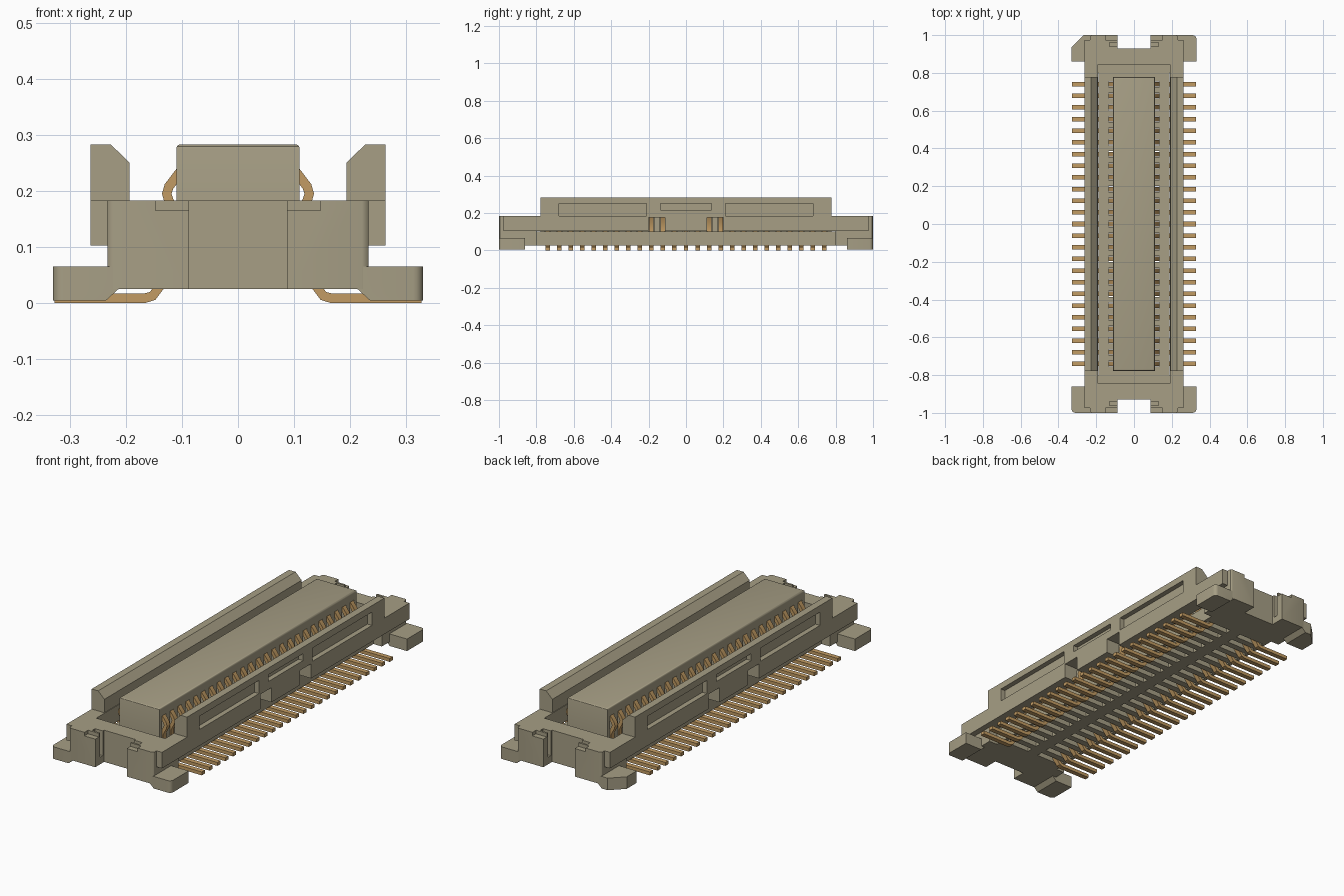
import bpy, bmesh, math
from mathutils import Vector

if "Cube" in bpy.data.objects:
    bpy.data.objects.remove(bpy.data.objects["Cube"])


def material(name, rgb):
    m = bpy.data.materials.new(name)
    m.diffuse_color = (*rgb, 1)
    m.use_nodes = True
    m.node_tree.nodes["Principled BSDF"].inputs["Base Color"].default_value = m.diffuse_color
    return m


TAN = material("tan plastic", (0.385, 0.345, 0.235))
GOLD = material("gold contact", (0.54, 0.33, 0.125))
PITCH, COUNT = 0.0617, 25
ROWS = [(i - (COUNT - 1) / 2) * PITCH for i in range(COUNT)]


def finish(name, bm, mat):
    bmesh.ops.recalc_face_normals(bm, faces=bm.faces)
    me = bpy.data.meshes.new(name)
    bm.to_mesh(me)
    bm.free()
    me.materials.append(mat)
    ob = bpy.data.objects.new(name, me)
    bpy.context.collection.objects.link(ob)
    return ob


def add_prism(bm, pts, y0, y1, sx=1):
    """Extrude an x/z outline along y."""
    a = [bm.verts.new((sx * x, y0, z)) for x, z in pts]
    b = [bm.verts.new((sx * x, y1, z)) for x, z in pts]
    bm.faces.new(a)
    bm.faces.new(b[::-1])
    for i in range(len(pts)):
        j = (i + 1) % len(pts)
        bm.faces.new((a[i], b[i], b[j], a[j]))


def add_box(bm, x0, x1, y0, y1, z0, z1):
    add_prism(bm, [(x0, z0), (x1, z0), (x1, z1), (x0, z1)], y0, y1)


def box(name, *dims):
    bm = bmesh.new()
    add_box(bm, *dims)
    return finish(name, bm, TAN)


def bevel(ob, test, width, segments=3):
    """Bevel the edges whose two end points both satisfy the test."""
    bm = bmesh.new()
    bm.from_mesh(ob.data)
    edges = [e for e in bm.edges if all(test(v.co) for v in e.verts)]
    bmesh.ops.bevel(bm, geom=edges, offset=width, segments=segments,
                    profile=0.5, affect='EDGES')
    bm.to_mesh(ob.data)
    bm.free()
    return ob


def combine(ob, other, op):
    mod = ob.modifiers.new("cut", 'BOOLEAN')
    mod.operation, mod.object, mod.solver = op, other, 'EXACT'
    bpy.context.view_layer.objects.active = ob
    bpy.ops.object.modifier_apply(modifier=mod.name)
    bpy.data.objects.remove(other)


def smooth(ob):
    bpy.ops.object.select_all(action='DESELECT')
    ob.select_set(True)
    bpy.context.view_layer.objects.active = ob
    bpy.ops.object.shade_smooth_by_angle(angle=math.radians(30))


# Housing: flange, narrow floor and wide end blocks
housing = box("housing", -0.263, 0.263, -0.975, 0.975, 0.103, 0.183)
combine(housing, box("floor", -0.187, 0.187, -0.9, 0.9, 0.025, 0.12), 'UNION')
for s in (-1, 1):
    ya, yb = sorted((s * 0.8, s * 1.0))
    block = box("end_block", -0.233, 0.233, ya, yb, 0.025, 0.183)
    for sx in (-1, 1):
        bevel(block, lambda c: abs(c.y) > 0.999 and c.x * sx > 0.2329, 0.012)
    combine(housing, block, 'UNION')

# Cavity, end notches and the small pockets beside them
combine(housing, box("cavity", -0.19, 0.19, -0.845, 0.845, 0.1, 0.3), 'DIFFERENCE')
for s in (-1, 1):
    for x, y0, y1, z0 in ((0.087, 0.93, 1.1, 0), (0.147, 0.972, 1.1, 0.165),
                          (0.13, 0.94, 0.962, 0.06)):
        ya, yb = sorted((s * y0, s * y1))
        combine(housing, box("notch", -x, x, ya, yb, z0, 0.3), 'DIFFERENCE')

# Side walls with chamfered inner top edge
WALL = [(0.193, 0.12), (0.263, 0.12), (0.263, 0.283), (0.227, 0.283), (0.193, 0.25)]
for s in (-1, 1):
    bm = bmesh.new()
    add_prism(bm, WALL, -0.777, 0.777, s)
    combine(housing, finish("wall", bm, TAN), 'UNION')

# Recessed slots and small through windows in the walls
bm = bmesh.new()
for s in (-1, 1):
    for y0, y1, z0, z1, depth in ((-0.68, -0.21, 0.184, 0.25, 0.025),
                                  (0.21, 0.68, 0.184, 0.25, 0.025),
                                  (-0.137, 0.137, 0.216, 0.25, 0.025),
                                  (-0.2, -0.112, 0.09, 0.176, 0.075),
                                  (0.112, 0.2, 0.09, 0.176, 0.075)):
        xa, xb = sorted((s * (0.263 - depth), s * 0.3))
        add_box(bm, xa, xb, y0, y1, z0, z1)
combine(housing, finish("window_cutter", bm, TAN), 'DIFFERENCE')

# Centre island
island = box("island", -0.11, 0.11, -0.777, 0.777, 0.08, 0.283)
bevel(island, lambda c: c.z > 0.28, 0.008)
combine(housing, island, 'UNION')

# Contact grooves up the island and under the floor
GROOVE = [(0.03, 0.0), (0.17, 0.0), (0.17, 0.05), (0.135, 0.06), (0.135, 0.24),
          (0.088, 0.24), (0.088, 0.05), (0.03, 0.05)]
bm = bmesh.new()
for s in (-1, 1):
    for y in ROWS:
        add_prism(bm, GROOVE, y - 0.015, y + 0.015, s)
combine(housing, finish("groove_cutter", bm, TAN), 'DIFFERENCE')
smooth(housing)

# Mounting feet; one has a large corner chamfer as orientation mark
FOOT = [(0.2, 0.026), (0.212, 0.026), (0.235, 0.005), (0.33, 0.005), (0.33, 0.065), (0.2, 0.065)]
for sx, side in ((-1, "left"), (1, "right")):
    for sy, end in ((-1, "front"), (1, "back")):
        bm = bmesh.new()
        ya, yb = sorted((sy * 0.86, sy * 0.9995))
        add_prism(bm, FOOT, ya, yb, sx)
        foot = finish(f"foot_{end}_{side}", bm, TAN)
        marked = sx < 0 < sy
        bevel(foot, lambda c: abs(c.x) > 0.329 and abs(c.y) > 0.99,
              0.062 if marked else 0.018, 1 if marked else 4)
        smooth(foot)

# Spring contacts: a bent strip from the tail up into the island
PATH = [Vector(p) for p in ((0.327, 0.009), (0.165, 0.009), (0.152, 0.013),
                            (0.136, 0.035), (0.112, 0.07), (0.106, 0.10),
                            (0.106, 0.15), (0.123, 0.182), (0.127, 0.195),
                            (0.123, 0.208), (0.1, 0.238))]


def strip(path, half):
    left, right = [], []
    for i, p in enumerate(path):
        d0 = (p - path[max(i - 1, 0)]).normalized()
        d1 = (path[min(i + 1, len(path) - 1)] - p).normalized()
        d = (d0 + d1).normalized()
        n = Vector((-d.y, d.x)) * half
        left.append(p + n)
        right.append(p - n)
    return [tuple(v) for v in left + right[::-1]]


for s, side in ((-1, "left"), (1, "right")):
    bm = bmesh.new()
    for y in ROWS:
        add_prism(bm, strip(PATH, 0.0085), y - 0.012, y + 0.012, s)
    smooth(finish(f"contacts_{side}", bm, GOLD))
